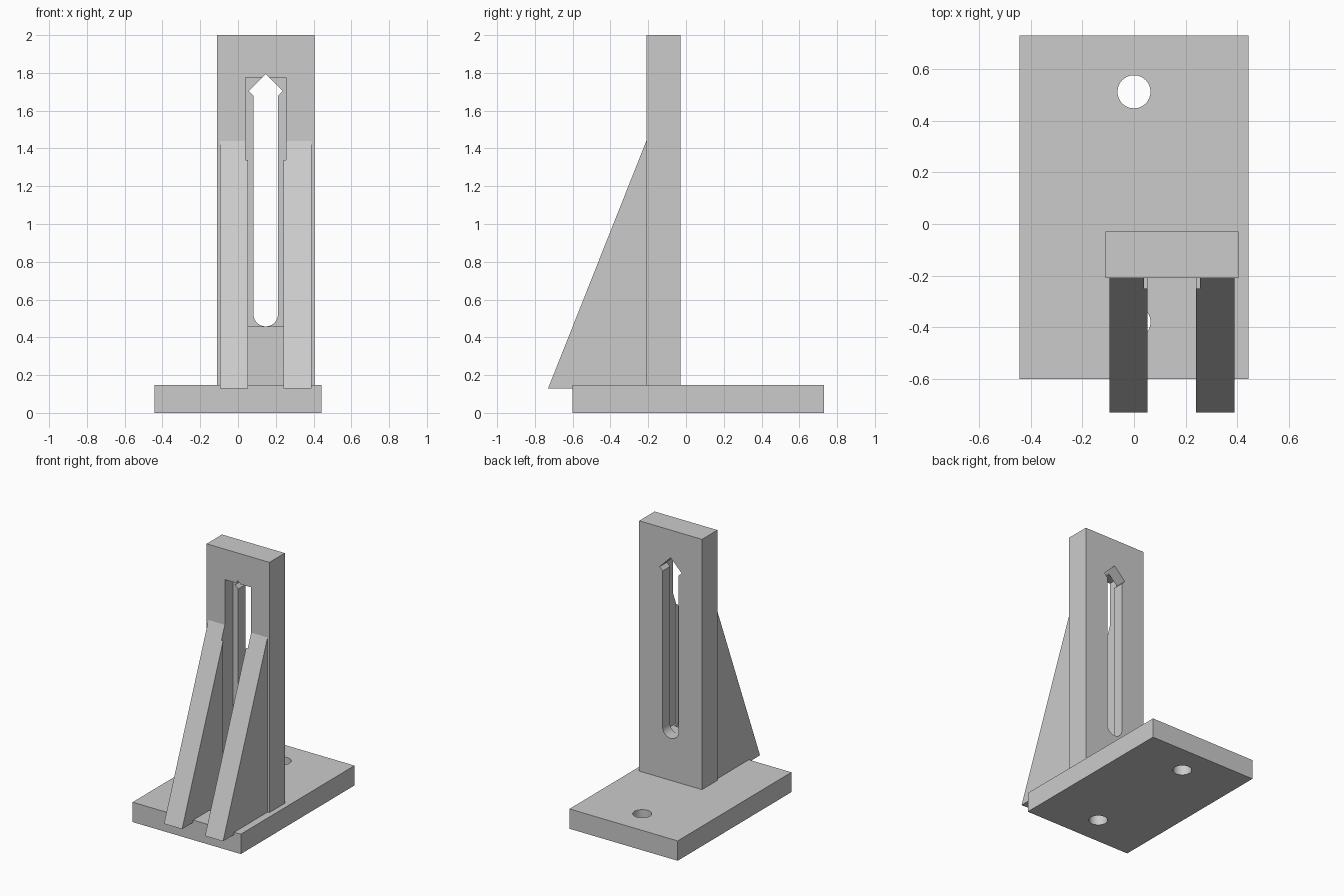
import bpy
import bmesh
from math import cos, sin, pi, radians
from mathutils import Vector

default = bpy.data.objects.get("Cube")
if default:
    bpy.data.objects.remove(default, do_unlink=True)

grey = bpy.data.materials.new("plain_grey")
grey.use_nodes = True
grey.diffuse_color = (0.6, 0.6, 0.6, 1)
grey.node_tree.nodes["Principled BSDF"].inputs["Base Color"].default_value = (0.6, 0.6, 0.6, 1)


def prism(name, points, sweep):
    """Extrude a closed outline of 3D points along the sweep vector."""
    bm = bmesh.new()
    face = bm.faces.new([bm.verts.new(p) for p in points])
    result = bmesh.ops.extrude_face_region(bm, geom=[face])
    moved = [g for g in result["geom"] if isinstance(g, bmesh.types.BMVert)]
    bmesh.ops.translate(bm, vec=Vector(sweep), verts=moved)
    bmesh.ops.recalc_face_normals(bm, faces=bm.faces)
    mesh = bpy.data.meshes.new(name)
    bm.to_mesh(mesh)
    bm.free()
    mesh.materials.append(grey)
    obj = bpy.data.objects.new(name, mesh)
    bpy.context.collection.objects.link(obj)
    return obj


def box(name, low, high):
    (x0, y0, z0), (x1, y1, z1) = low, high
    outline = [(x0, y0, z0), (x1, y0, z0), (x1, y1, z0), (x0, y1, z0)]
    return prism(name, outline, (0, 0, z1 - z0))


def activate(obj):
    bpy.ops.object.select_all(action="DESELECT")
    obj.select_set(True)
    bpy.context.view_layer.objects.active = obj


def cut(obj, *cutters):
    activate(obj)
    for cutter in cutters:
        cutter.hide_render = True
        mod = obj.modifiers.new("cut", "BOOLEAN")
        mod.operation = "DIFFERENCE"
        mod.solver = "EXACT"
        mod.object = cutter
        bpy.ops.object.modifier_apply(modifier=mod.name)


CENTRE = 0.147       # x of the upright and its slot
POST_FRONT = -0.21
POST_BACK = -0.03
FOOT = 0.13          # the upright and ribs sink slightly into the base

# Base plate with two bolt holes
base = box("base_plate", (-0.443, -0.6, 0), (0.443, 0.73, 0.147))
holes = []
for y in (-0.38, 0.512):
    ring = [(0.064 * cos(2 * pi * i / 48), y + 0.064 * sin(2 * pi * i / 48), -0.1)
            for i in range(48)]
    holes.append(prism("hole_cutter", ring, (0, 0, 0.4)))
cut(base, *holes)

# Slot outline: round bottom end and pointed, barbed top
r = 0.065
slot_outline = [(-r * cos(pi * i / 24), 0.523 - r * sin(pi * i / 24)) for i in range(25)]
slot_outline += [(r, 1.68), (0.09, 1.705), (0, 1.795), (-0.09, 1.705), (-r, 1.68)]
slot = prism("slot_cutter", [(CENTRE + x, -0.5, z) for x, z in slot_outline], (0, 1, 0))

# Wider recess on the front, which also nicks the ribs
recess = box("recess_cutter", (CENTRE - 0.108, -0.25, 0.457), (CENTRE + 0.108, -0.115, 1.775))

# Upright
post = box("upright", (CENTRE - 0.257, POST_FRONT, FOOT), (CENTRE + 0.257, POST_BACK, 2))
cut(post, recess, slot)

# Two triangular support ribs
parts = [base, post]
for name, x in (("right_rib", CENTRE - 0.242), ("left_rib", CENTRE + 0.094)):
    profile = [(-0.73, FOOT), (POST_FRONT + 0.01, FOOT),
               (POST_FRONT + 0.01, 1.44), (POST_FRONT, 1.44)]
    rib = prism(name, [(x, y, z) for y, z in profile], (0.148, 0, 0))
    cut(rib, recess)
    parts.append(rib)

# Remove cutters and smooth only the round walls
for cutter in holes + [slot, recess]:
    bpy.data.objects.remove(cutter, do_unlink=True)
for part in parts:
    activate(part)
    bpy.ops.object.shade_smooth_by_angle(angle=radians(20))
